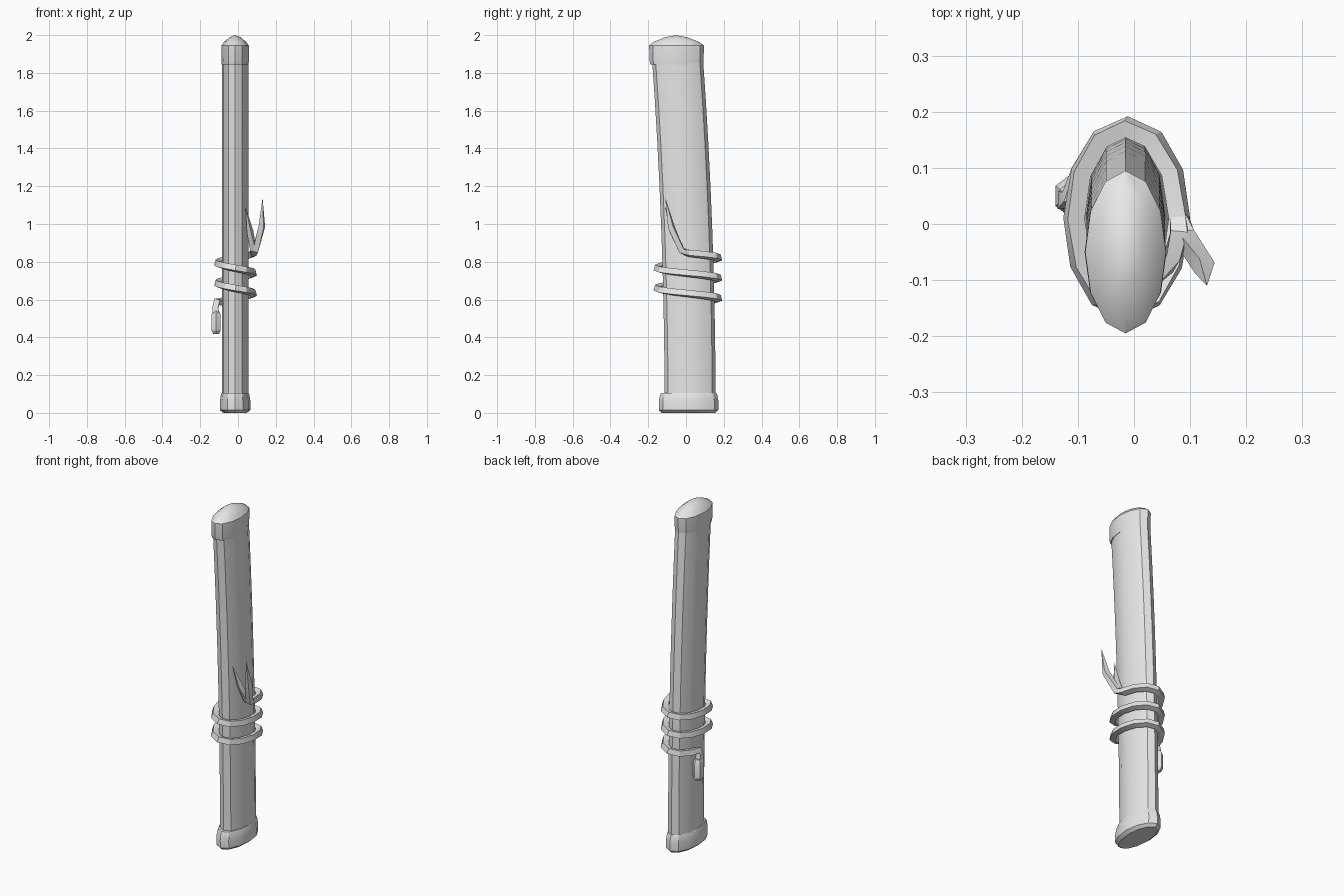
import bpy, bmesh, math
from mathutils import Vector

cube = bpy.data.objects.get("Cube")
if cube:
    bpy.data.objects.remove(cube, do_unlink=True)

grey = bpy.data.materials.new("plain_grey")
grey.use_nodes = True
grey.diffuse_color = (0.8, 0.8, 0.8, 1)
grey.node_tree.nodes["Principled BSDF"].inputs["Base Color"].default_value = (0.8, 0.8, 0.8, 1)


def skin(name, rings):
    """Join rings of points into a closed tube and shade it."""
    bm = bmesh.new()
    loops = [[bm.verts.new(p) for p in ring] for ring in rings]
    n = len(loops[0])
    for low, high in zip(loops, loops[1:]):
        for i in range(n):
            j = (i + 1) % n
            bm.faces.new((low[i], low[j], high[j], high[i]))
    bm.faces.new(loops[0][::-1])
    bm.faces.new(loops[-1])
    bmesh.ops.remove_doubles(bm, verts=bm.verts[:], dist=0.0003)
    bmesh.ops.recalc_face_normals(bm, faces=bm.faces[:])
    mesh = bpy.data.meshes.new(name)
    bm.to_mesh(mesh)
    bm.free()
    mesh.materials.append(grey)
    obj = bpy.data.objects.new(name, mesh)
    bpy.context.collection.objects.link(obj)
    bpy.ops.object.select_all(action='DESELECT')
    obj.select_set(True)
    bpy.context.view_layer.objects.active = obj
    bpy.ops.object.shade_smooth_by_angle(angle=math.radians(30))
    return obj


def loft(name, sections, sides=12):
    """Stack ellipses given as (cx, cy, z, rx, ry)."""
    turn = [math.tau * i / sides for i in range(sides)]
    return skin(name, [[(cx + rx * math.sin(a), cy + ry * math.cos(a), z) for a in turn]
                       for cx, cy, z, rx, ry in sections])


CX, CY = -0.013, 0.01      # axis of the cord windings


def sweep(name, path, radii):
    """Sweep a tilted square along a path, facing out from the axis."""
    path = [Vector(p) for p in path]
    rings = []
    for i, p in enumerate(path):
        t = (path[min(i + 1, len(path) - 1)] - path[max(i - 1, 0)]).normalized()
        out = Vector((p.x - CX, p.y - CY, 0))
        out = (out - t * out.dot(t)).normalized()
        up = t.cross(out)
        ring = []
        for k in range(4):
            a = math.radians(60 + 90 * k)
            ring.append(p + radii[i] * (out * math.cos(a) + up * math.sin(a)))
        rings.append(ring)
    return skin(name, rings)


# Curved sheath body
body = []
for i in range(9):
    z = 0.08 + 1.79 * i / 8
    body.append((-0.015, 0.022 - 0.019 * z * z, z, 0.070, 0.135))
loft("sheath_body", body)

# Mouth cap with a low pointed dome
loft("top_cap", [(-0.015, -0.050, 1.845, 0.071, 0.138),
                 (-0.015, -0.050, 1.865, 0.073, 0.143),
                 (-0.015, -0.050, 1.945, 0.072, 0.145),
                 (-0.015, -0.051, 1.965, 0.058, 0.118),
                 (-0.015, -0.053, 1.988, 0.030, 0.060),
                 (-0.015, -0.053, 2.000, 0.0001, 0.0001)])

# Foot cap
loft("bottom_cap", [(-0.015, 0.014, 0.000, 0.062, 0.142),
                    (-0.015, 0.014, 0.015, 0.081, 0.157),
                    (-0.015, 0.014, 0.060, 0.081, 0.158),
                    (-0.015, 0.014, 0.093, 0.076, 0.152),
                    (-0.015, 0.014, 0.106, 0.071, 0.146)])

# Cord: short hook up from the tassel, then a rising winding
cord = [(-0.115, 0.045, 0.51), (-0.120, 0.042, 0.56), (-0.112, 0.044, 0.588)]
for deg in range(-60, 811, 30):
    a = math.radians(deg)
    cord.append((CX + 0.094 * math.sin(a), CY + 0.163 * math.cos(a),
                 0.605 + 0.107 * deg / 360))
sweep("wound_cord", cord, [0.022] * len(cord))

# Two loose cord ends tapering to points
knot = (0.081, 0.012, 0.845)
sweep("cord_end_inner",
      [knot, (0.080, -0.025, 0.865), (0.064, -0.070, 0.96), (0.040, -0.110, 1.09)],
      [0.020, 0.021, 0.018, 0.0002])
sweep("cord_end_outer",
      [knot, (0.092, -0.025, 0.860), (0.126, -0.078, 0.985), (0.130, -0.110, 1.14)],
      [0.020, 0.021, 0.020, 0.0002])

# Hanging tassel bead
loft("cord_tassel", [(-0.116, 0.050, 0.418, 0.018, 0.022),
                     (-0.116, 0.050, 0.435, 0.028, 0.036),
                     (-0.116, 0.050, 0.520, 0.028, 0.036),
                     (-0.116, 0.050, 0.540, 0.018, 0.024)], sides=6)
